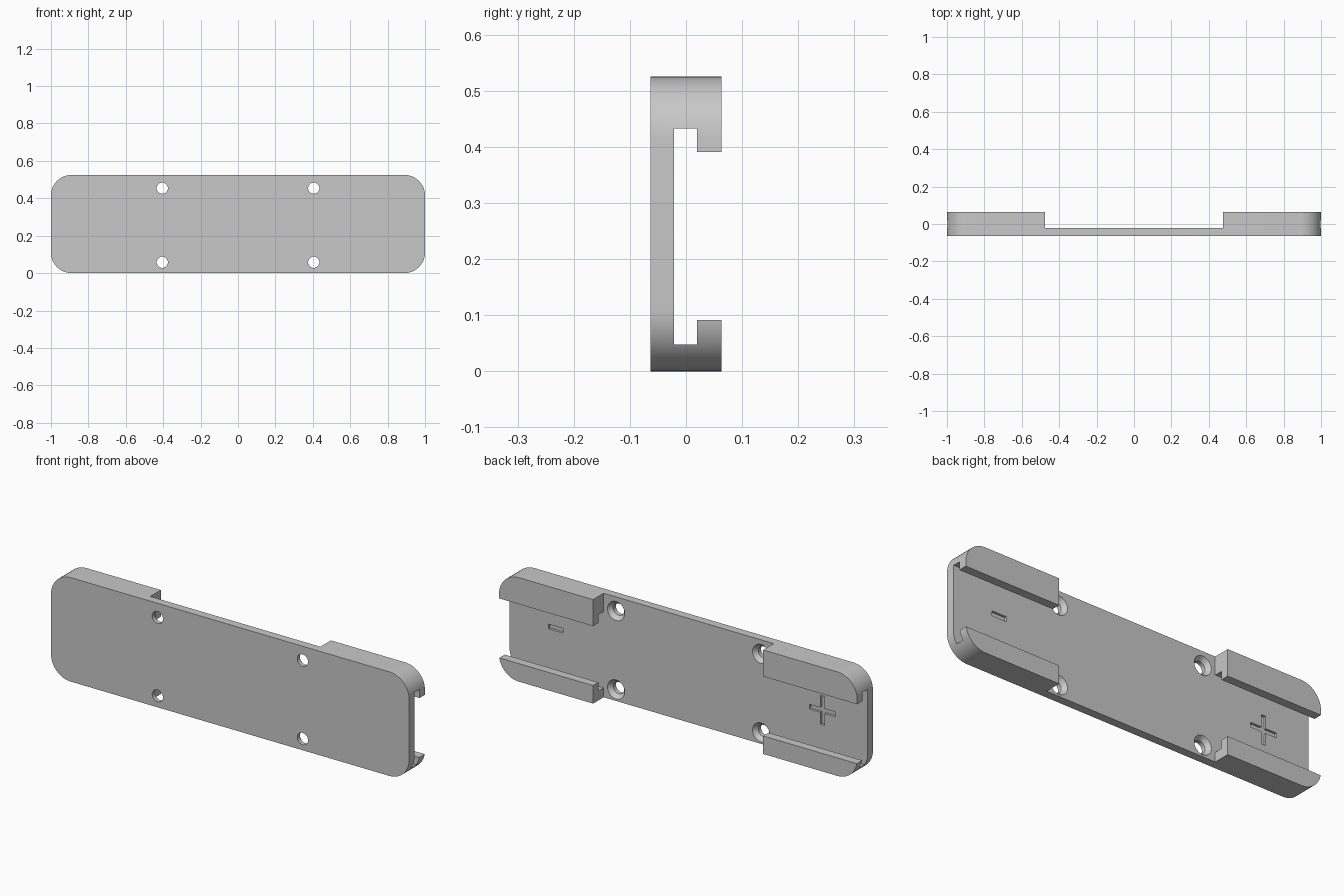
import bpy
import bmesh
from math import sin, cos, pi, radians
from mathutils import Vector

cube = bpy.data.objects.get("Cube")
if cube:
    bpy.data.objects.remove(cube, do_unlink=True)

HEIGHT = 0.525
FRONT, FLOOR, BACK = -0.063, -0.021, 0.063
CORNER = 0.11
MID_Z = 0.26

grey = bpy.data.materials.new("plain_grey")
grey.use_nodes = True
colour = (0.58, 0.58, 0.58, 1)
grey.diffuse_color = colour
grey.node_tree.nodes["Principled BSDF"].inputs["Base Color"].default_value = colour


def make_object(name, bm):
    bmesh.ops.recalc_face_normals(bm, faces=bm.faces)
    mesh = bpy.data.meshes.new(name)
    bm.to_mesh(mesh)
    bm.free()
    mesh.materials.append(grey)
    obj = bpy.data.objects.new(name, mesh)
    bpy.context.collection.objects.link(obj)
    return obj


def prism(name, points, direction):
    """Extrude a closed outline along a direction."""
    bm = bmesh.new()
    face = bm.faces.new([bm.verts.new(p) for p in points])
    result = bmesh.ops.extrude_face_region(bm, geom=[face])
    moved = [v for v in result["geom"] if isinstance(v, bmesh.types.BMVert)]
    bmesh.ops.translate(bm, verts=moved, vec=Vector(direction))
    return make_object(name, bm)


def box(name, x0, x1, y0, y1, z0, z1):
    outline = [(x0, y0, z0), (x1, y0, z0), (x1, y0, z1), (x0, y0, z1)]
    return prism(name, outline, (0, y1 - y0, 0))


def turned(name, profile, x, z, sides=32):
    """Turn a (radius, y) profile around an axis along y."""
    bm = bmesh.new()
    rings = [[bm.verts.new((x + r * cos(2 * pi * i / sides), y,
                            z + r * sin(2 * pi * i / sides)))
              for i in range(sides)] for r, y in profile]
    for a, b in zip(rings, rings[1:]):
        for i in range(sides):
            j = (i + 1) % sides
            bm.faces.new((a[i], a[j], b[j], b[i]))
    bm.faces.new(rings[0])
    bm.faces.new(rings[-1])
    return make_object(name, bm)


def cut(target, cutter):
    cutter.hide_render = True
    mod = target.modifiers.new(cutter.name, 'BOOLEAN')
    mod.operation = 'DIFFERENCE'
    mod.solver = 'EXACT'
    mod.object = cutter
    bpy.context.view_layer.objects.active = target
    bpy.ops.object.modifier_apply(modifier=mod.name)
    bpy.data.objects.remove(cutter, do_unlink=True)


# Body: rounded rectangle slab
outline = []
STEPS = 12
corners = [(1, 1, 0), (-1, 1, 1), (-1, -1, 2), (1, -1, 3)]
for sx, sz, quarter in corners:
    cx = sx * (1 - CORNER)
    cz = HEIGHT / 2 + sz * (HEIGHT / 2 - CORNER)
    for i in range(STEPS + 1):
        a = (quarter + i / STEPS) * pi / 2
        outline.append((cx + CORNER * cos(a), FRONT, cz + CORNER * sin(a)))
body = prism("rail_plate", outline, (0, BACK - FRONT, 0))

# Lipped channel running the full length
slot = [(FLOOR, 0.048), (0.02, 0.048), (0.02, 0.091), (0.1, 0.091),
        (0.1, 0.391), (0.02, 0.391), (0.02, 0.433), (FLOOR, 0.433)]
cut(body, prism("channel_cutter", [(-1.2, y, z) for y, z in slot], (2.4, 0, 0)))

# Open middle between the end rails
cut(body, box("middle_cutter", -0.475, 0.475, FLOOR, 0.2, -0.2, 0.8))

# Countersunk screw holes
screw = [(0.03, -0.1), (0.03, -0.042), (0.048, FLOOR), (0.048, 0.01)]
for x in (-0.405, 0.405):
    for z in (0.058, 0.454):
        cut(body, turned("screw_hole_cutter", screw, x, z))

# Engraved plus and minus marks
DEPTH, HALF, THIN = FLOOR - 0.012, 0.073, 0.012
plus_x, minus_x = -0.747, 0.742
plus = [(-HALF, -THIN), (-THIN, -THIN), (-THIN, -HALF), (THIN, -HALF),
        (THIN, -THIN), (HALF, -THIN), (HALF, THIN), (THIN, THIN),
        (THIN, HALF), (-THIN, HALF), (-THIN, THIN), (-HALF, THIN)]
cut(body, prism("plus_cutter", [(plus_x + x, DEPTH, MID_Z + z) for x, z in plus],
                (0, 0.03, 0)))
cut(body, box("minus_cutter", minus_x - 0.041, minus_x + 0.041, DEPTH, 0,
              0.275 - THIN, 0.275 + THIN))

# Smooth round corners and holes, keep edges crisp
bpy.ops.object.select_all(action='DESELECT')
body.select_set(True)
bpy.context.view_layer.objects.active = body
bpy.ops.object.shade_smooth_by_angle(angle=radians(30))
